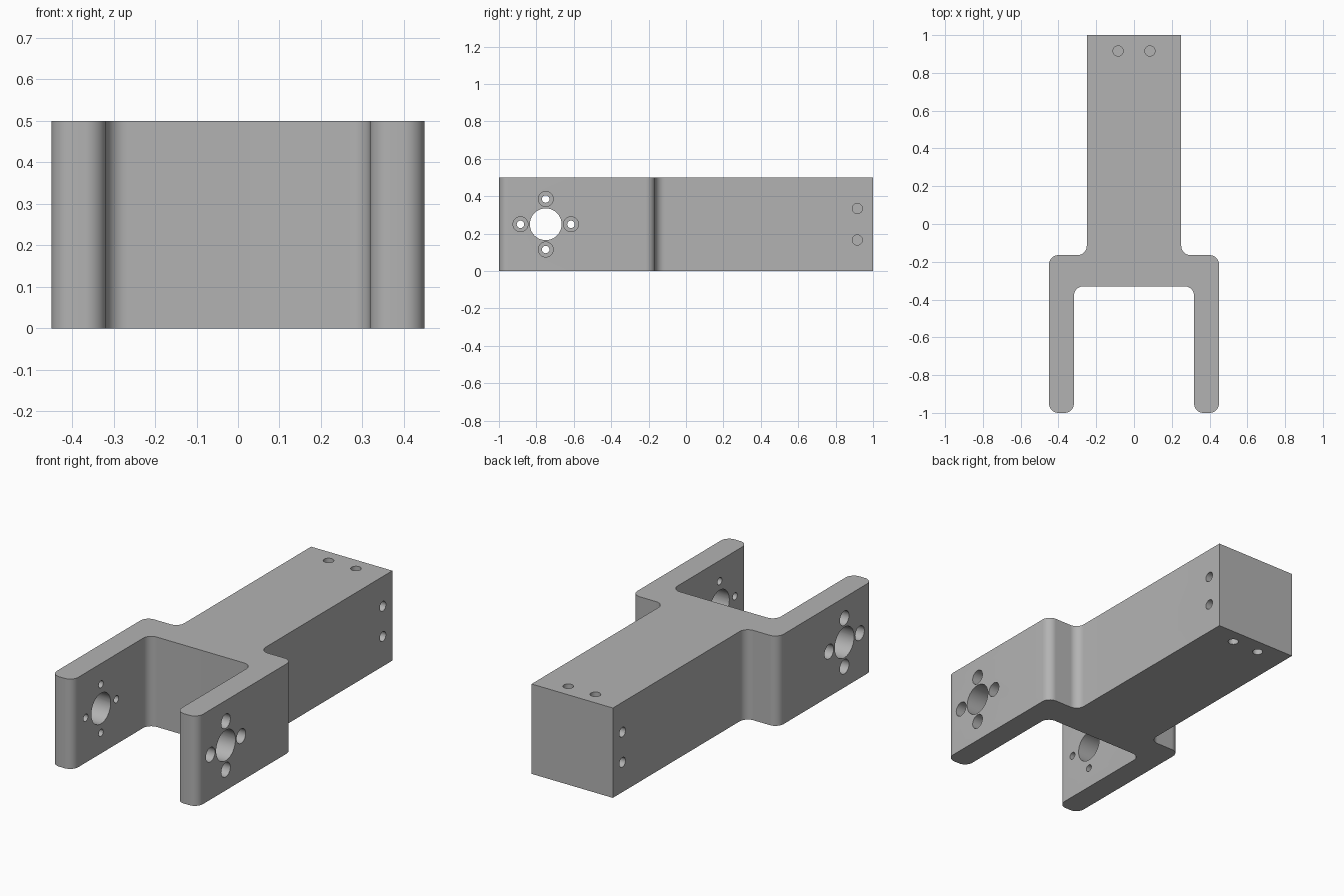
import bpy, bmesh, math
from mathutils import Matrix, Vector

cube = bpy.data.objects.get("Cube")
if cube:
    bpy.data.objects.remove(cube, do_unlink=True)

HEIGHT = 0.5
MID = HEIGHT / 2
FILLET = 0.05
OUTER, INNER, BODY = 0.45, 0.318, 0.25   # half widths
SHOULDER, CROTCH = -0.165, -0.33         # y of crosspiece back and front

grey = bpy.data.materials.new("plain grey")
grey.use_nodes = True
colour = (0.45, 0.45, 0.45, 1)
grey.diffuse_color = colour
grey.node_tree.nodes["Principled BSDF"].inputs["Base Color"].default_value = colour


def add_object(name, bm):
    bmesh.ops.recalc_face_normals(bm, faces=bm.faces)
    mesh = bpy.data.meshes.new(name)
    bm.to_mesh(mesh)
    bm.free()
    mesh.materials.append(grey)
    obj = bpy.data.objects.new(name, mesh)
    bpy.context.collection.objects.link(obj)
    return obj


def drill(bm, start, end, radius):
    """Add a closed cylinder running from start to end."""
    start, end = Vector(start), Vector(end)
    axis = end - start
    turn = axis.to_track_quat('Z', 'Y').to_matrix().to_4x4()
    bmesh.ops.create_cone(bm, cap_ends=True, segments=40, radius1=radius,
                          radius2=radius, depth=axis.length,
                          matrix=Matrix.Translation((start + end) / 2) @ turn)


# Fork bracket: mirrored outline, extruded, with rounded upright edges
half = [(BODY, 1), (BODY, SHOULDER), (OUTER, SHOULDER),
        (OUTER, -1), (INNER, -1), (INNER, CROTCH)]
outline = half + [(-x, y) for x, y in reversed(half)]
bm = bmesh.new()
base = bm.faces.new([bm.verts.new((x, y, 0)) for x, y in outline])
top = bmesh.ops.extrude_face_region(bm, geom=[base])["geom"]
bmesh.ops.translate(bm, vec=(0, 0, HEIGHT),
                    verts=[v for v in top if isinstance(v, bmesh.types.BMVert)])
if not any(f.calc_center_median().z < 0.01 for f in bm.faces):
    bm.faces.new([v for v in bm.verts if v.co.z < 0.01])
upright = [e for e in bm.edges
           if abs(e.verts[0].co.z - e.verts[1].co.z) > 0.1 and e.verts[0].co.y < 0.9]
bmesh.ops.bevel(bm, geom=upright, offset=FILLET, segments=12, profile=0.5,
                affect='EDGES')
bracket = add_object("fork_bracket", bm)

# Through bores in the arms and blind mounting holes in the body
bores, recesses = bmesh.new(), bmesh.new()
for side in (-1, 1):
    near, far = side * (INNER - 0.05), side * (OUTER + 0.05)
    drill(bores, (near, -0.75, MID), (far, -0.75, MID), 0.085)
    for i in range(4):
        a = i * math.pi / 2
        y, z = -0.75 + 0.135 * math.cos(a), MID + 0.135 * math.sin(a)
        drill(bores, (near, y, z), (far, y, z), 0.02)
        drill(recesses, (side * (OUTER - 0.08), y, z), (far, y, z), 0.04)
    for offset in (-0.084, 0.084):
        drill(bores, (side * (BODY - 0.1), 0.916, MID + offset),
              (side * (BODY + 0.05), 0.916, MID + offset), 0.027)
        drill(bores, (offset, 0.916, MID + side * (MID - 0.1)),
              (offset, 0.916, MID + side * (MID + 0.05)), 0.027)

bpy.context.view_layer.objects.active = bracket
bracket.select_set(True)
for name, cutter_mesh in (("hole_cutter", bores), ("recess_cutter", recesses)):
    cutter = add_object(name, cutter_mesh)
    cutter.hide_render = True
    cut = bracket.modifiers.new(name, 'BOOLEAN')
    cut.operation, cut.solver, cut.object = 'DIFFERENCE', 'EXACT', cutter
    bpy.ops.object.modifier_apply(modifier=name)
    bpy.data.objects.remove(cutter, do_unlink=True)

bpy.ops.object.shade_smooth_by_angle(angle=math.radians(30))
